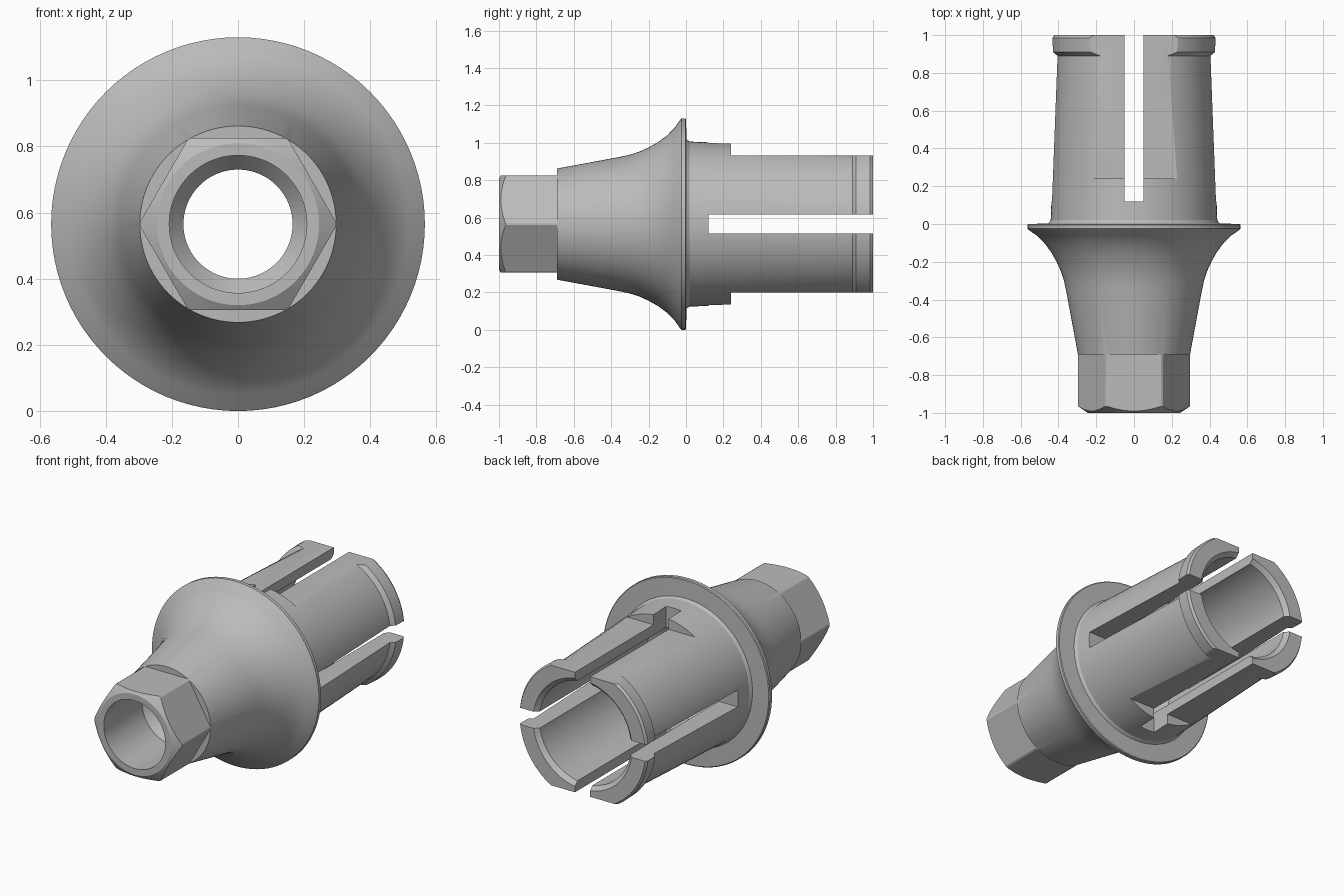
import bpy, bmesh, math
from mathutils import Matrix, Vector

if "Cube" in bpy.data.objects:
    bpy.data.objects.remove(bpy.data.objects["Cube"], do_unlink=True)

AXIS_Z = 0.565      # height of the long axis
SEGMENTS = 96

metal = bpy.data.materials.new("grey_metal")
metal.use_nodes = True
GREY = (0.5, 0.5, 0.5, 1)
metal.diffuse_color = GREY
metal.node_tree.nodes["Principled BSDF"].inputs["Base Color"].default_value = GREY


def new_object(name, bm):
    bmesh.ops.recalc_face_normals(bm, faces=bm.faces)
    mesh = bpy.data.meshes.new(name)
    bm.to_mesh(mesh)
    bm.free()
    mesh.materials.append(metal)
    obj = bpy.data.objects.new(name, mesh)
    bpy.context.collection.objects.link(obj)
    return obj


def lathe(name, profile):
    """Revolve a closed (y, radius) outline around the long axis."""
    bm = bmesh.new()
    rings = []
    for i in range(SEGMENTS):
        a = math.tau * i / SEGMENTS
        rings.append([bm.verts.new((r * math.cos(a), y, AXIS_Z + r * math.sin(a)))
                      for y, r in profile])
    n = len(profile)
    for i in range(SEGMENTS):
        a, b = rings[i], rings[(i + 1) % SEGMENTS]
        for j in range(n):
            k = (j + 1) % n
            bm.faces.new((a[j], a[k], b[k], b[j]))
    return new_object(name, bm)


def cut_box(obj, x, y, z, turn=0.0):
    """Subtract a box, given by ranges about the axis, turned around it."""
    bm = bmesh.new()
    bmesh.ops.create_cube(bm, size=1)
    size = Vector((x[1] - x[0], y[1] - y[0], z[1] - z[0]))
    centre = Vector((sum(x), sum(y), sum(z))) / 2
    place = (Matrix.Translation((0, 0, AXIS_Z)) @ Matrix.Rotation(turn, 4, "Y")
             @ Matrix.Translation(centre) @ Matrix.Diagonal((*size, 1)))
    bmesh.ops.transform(bm, matrix=place, verts=bm.verts)
    cutter = new_object("cutter", bm)
    cutter.hide_render = True
    mod = obj.modifiers.new("cut", "BOOLEAN")
    mod.operation, mod.solver, mod.object = "DIFFERENCE", "EXACT", cutter
    bpy.context.view_layer.objects.active = obj
    bpy.ops.object.modifier_apply(modifier=mod.name)
    bpy.data.objects.remove(cutter, do_unlink=True)


# Outer outline: nose, cone, flared collar, sleeve and snap lip
outer = [(-1, 0.245), (-0.965, 0.297), (-0.69, 0.297), (-0.36, 0.358),
         (-0.3, 0.371), (-0.25, 0.387), (-0.2, 0.41), (-0.15, 0.438),
         (-0.1, 0.475), (-0.06, 0.516), (-0.03, 0.56), (-0.025, 0.565),
         (-0.004, 0.565), (0, 0.56), (0.003, 0.452), (0.02, 0.441),
         (0.89, 0.408), (0.91, 0.432), (0.985, 0.435), (1, 0.425)]
# Stepped bore, from the back to the nose
bore = [(1, 0.335), (0.975, 0.31), (-0.05, 0.31), (-0.15, 0.165),
        (-0.58, 0.165), (-0.63, 0.208), (-1, 0.208)]
body = lathe("connector_body", outer + bore)

# Six flats of the hexagonal nose
for i in range(6):
    cut_box(body, (-0.4, 0.4), (-1.1, -0.69), (0.26, 0.5), math.radians(60 * i))

# Flats above and below the sleeve, and the crossed slots that split it
for i in range(2):
    cut_box(body, (-0.6, 0.6), (0.24, 1.1), (0.367, 0.7), math.pi * i)
    cut_box(body, (-0.051, 0.051), (0.12, 1.1), (-0.7, 0.7), math.pi / 2 * i)

bpy.ops.object.select_all(action="DESELECT")
body.select_set(True)
bpy.context.view_layer.objects.active = body
bpy.ops.object.shade_smooth_by_angle(angle=math.radians(25))
